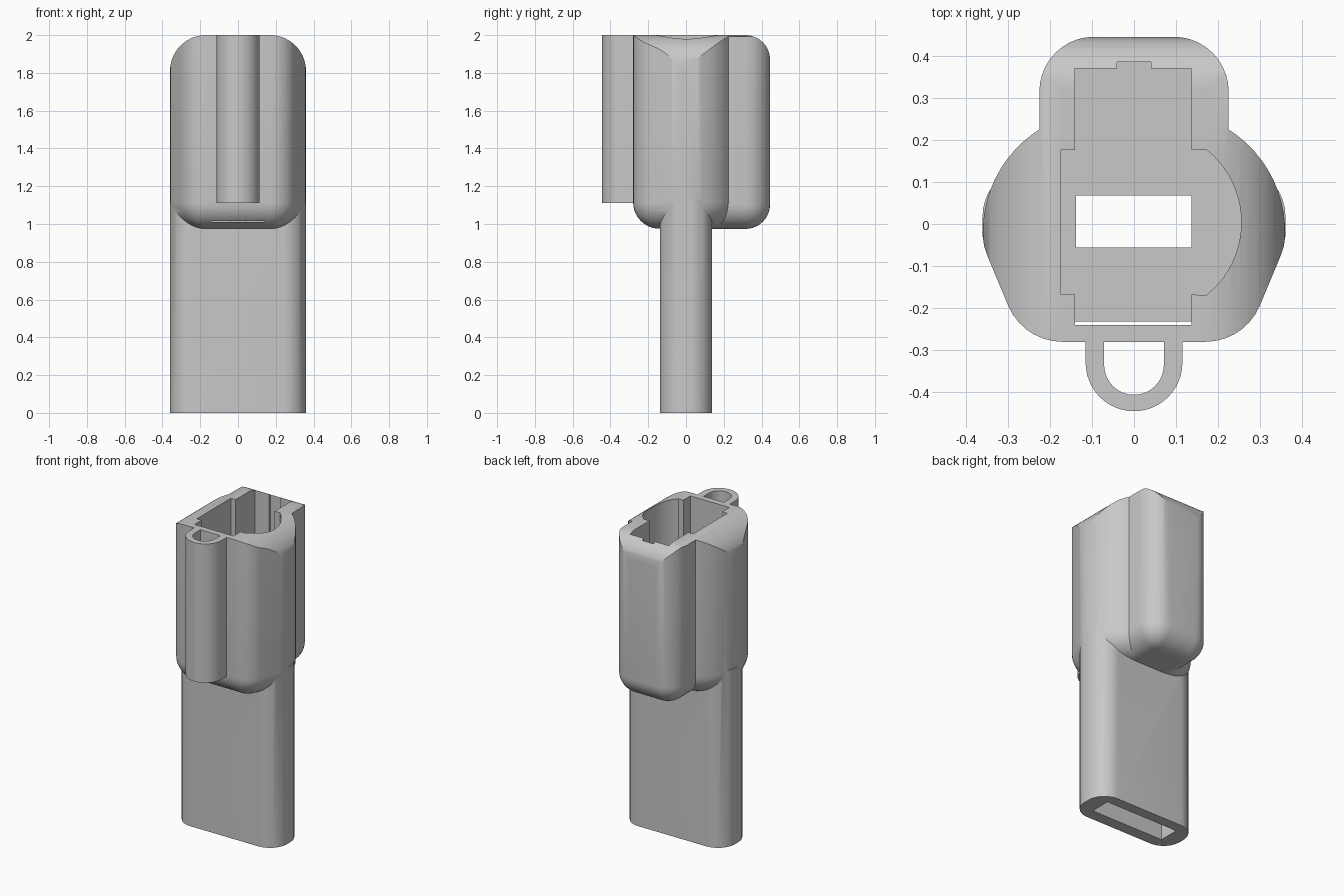
import bpy, bmesh, math
from mathutils import Vector

old = bpy.data.objects.get("Cube")
if old:
    bpy.data.objects.remove(old, do_unlink=True)

grey = bpy.data.materials.new("plain_grey")
grey.use_nodes = True
grey.diffuse_color = (0.58, 0.58, 0.58, 1)
grey.node_tree.nodes["Principled BSDF"].inputs["Base Color"].default_value = grey.diffuse_color


def arc(cx, cy, r, a0, a1, n):
    angles = [math.radians(a0 + (a1 - a0) * i / n) for i in range(n + 1)]
    return [(cx + r * math.cos(a), cy + r * math.sin(a)) for a in angles]


def mirrored(half):
    """Complete an outline from its right half, listed bottom to top."""
    return half + [(-x, y) for x, y in reversed(half)]


def rectangle(x0, x1, y0, y1):
    return [(x0, y0), (x1, y0), (x1, y1), (x0, y1)]


def grow(core, r):
    """Round a convex outline outwards by r."""
    out = []
    for i, p in enumerate(core):
        before = Vector(p) - Vector(core[i - 1])
        after = Vector(core[(i + 1) % len(core)]) - Vector(p)
        a0 = math.degrees(math.atan2(before.y, before.x)) - 90
        turn = -math.degrees(before.angle_signed(after))
        out += arc(*p, r, a0, a0 + turn, max(1, round(turn / 9)))
    return out


def loft(name, layers, place=lambda a, b, h: (a, b, h)):
    """Skin a stack of (height, outline) layers and cap both ends."""
    bm = bmesh.new()
    rings = [[bm.verts.new(place(a, b, h)) for a, b in pts] for h, pts in layers]
    for low, high in zip(rings, rings[1:]):
        for i in range(len(low)):
            bm.faces.new((low[i - 1], low[i], high[i], high[i - 1]))
    bm.faces.new(rings[0][::-1])
    bm.faces.new(rings[-1])
    bmesh.ops.remove_doubles(bm, verts=bm.verts, dist=1e-5)
    bmesh.ops.recalc_face_normals(bm, faces=bm.faces)
    mesh = bpy.data.meshes.new(name)
    bm.to_mesh(mesh)
    bm.free()
    mesh.materials.append(grey)
    ob = bpy.data.objects.new(name, mesh)
    bpy.context.collection.objects.link(ob)
    return ob


def rounded_base(name, core, r, bottom, top):
    layers = []
    for i in range(11):
        a = math.pi / 2 * i / 10
        layers.append((bottom + r * (1 - math.cos(a)), grow(core, r * math.sin(a))))
    return loft(name, layers + [(top, grow(core, r))])


def combine(target, other, operation):
    mod = target.modifiers.new(operation, "BOOLEAN")
    mod.operation, mod.solver, mod.object = operation, "EXACT", other
    bpy.ops.object.select_all(action="DESELECT")
    bpy.context.view_layer.objects.active = target
    target.select_set(True)
    bpy.ops.object.modifier_apply(modifier=mod.name)
    bpy.data.objects.remove(other, do_unlink=True)


# Main housing with a rounded lower edge
TALL = 2.1
front_core = mirrored([(0.17, -0.14)] + arc(0.07, -0.02, 0.15, 0, 90, 8))
housing = rounded_base("housing", front_core, 0.14, 0.975, TALL)
back_core = rectangle(-0.095, 0.095, 0, 0.315)
combine(housing, rounded_base("back_bulge", back_core, 0.13, 0.974, TALL), "UNION")

# Flat neck below
neck_outline = grow(rectangle(-0.24, 0.24, -0.018, 0.018), 0.12)
combine(housing, loft("neck", [(0, neck_outline), (1.13, neck_outline)]), "UNION")

# Vertical loop on the front
loop_outline = arc(0, -0.33, 0.115, 180, 360, 24) + [(0.115, -0.2), (-0.115, -0.2)]
combine(housing, loft("front_loop", [(1.11, loop_outline), (TALL, loop_outline)]), "UNION")

# Round the top side edges, then the top back edge
crown = mirrored([(0.5, -0.1), (0.5, 1.8)] + arc(0.17, 1.81, 0.19, 0, 90, 14))
combine(housing, loft("crown", [(-0.6, crown), (0.6, crown)],
                      lambda a, b, h: (a, h, b)), "INTERSECT")
back = [(-0.6, -0.1), (0.6, -0.1), (0.6, 1.86)] + arc(0.315, 1.87, 0.13, 0, 90, 12) + [(-0.6, 2)]
combine(housing, loft("back_round", [(-0.6, back), (0.6, back)],
                      lambda a, b, h: (h, a, b)), "INTERSECT")

# Socket in the top with side recesses, a curved bay and a key notch
socket = [(-0.14, -0.24), (0.137, -0.24), (0.137, -0.168)]
socket += arc(0.033, 0.004, 0.222, -51, 51, 20)
socket += [(0.137, 0.176), (0.137, 0.37), (0.04, 0.37), (0.04, 0.385),
           (-0.04, 0.385), (-0.04, 0.37), (-0.14, 0.37), (-0.14, 0.176),
           (-0.174, 0.176), (-0.174, -0.168), (-0.14, -0.168)]
combine(housing, loft("socket", [(1.01, socket), (2.2, socket)]), "DIFFERENCE")

# Loop hole, slot through the floor and wide opening in the neck
hole = arc(0, -0.335, 0.071, 180, 360, 20) + [(0.071, -0.28), (-0.071, -0.28)]
slot = rectangle(-0.138, 0.137, -0.056, 0.068)
opening = rectangle(-0.26, 0.26, -0.062, 0.07)
for name, outline, low, high in (("loop_hole", hole, 1.05, 2.2),
                                 ("floor_slot", slot, 0.5, 1.1),
                                 ("neck_opening", opening, -0.1, 0.94)):
    combine(housing, loft(name, [(low, outline), (high, outline)]), "DIFFERENCE")

bpy.ops.object.shade_smooth_by_angle(angle=math.radians(25))
